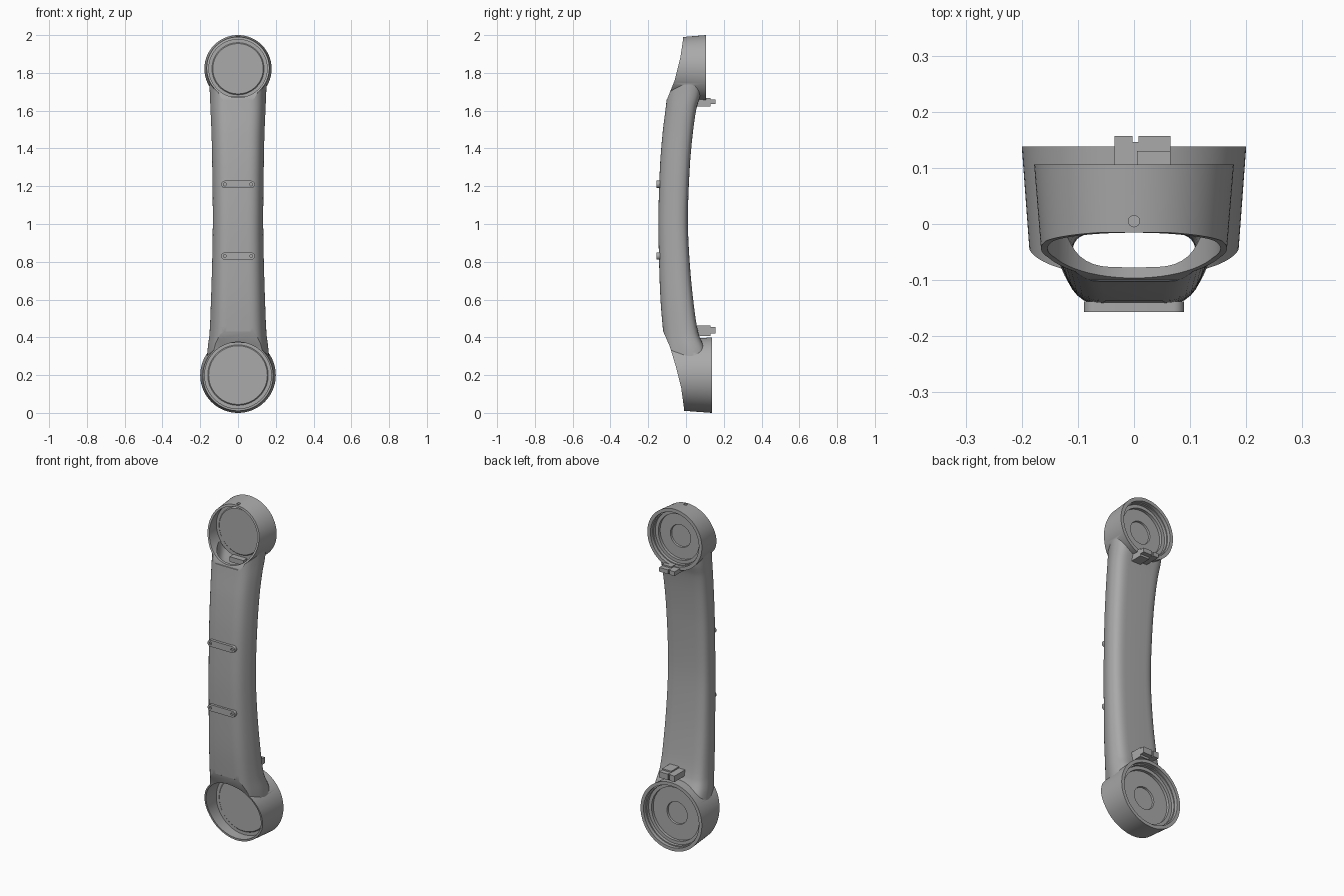
import bpy, bmesh, math
from mathutils import Vector

cube = bpy.data.objects.get("Cube")
if cube:
    bpy.data.objects.remove(cube)

grey = bpy.data.materials.new("mid_grey")
grey.use_nodes = True
grey.diffuse_color = (0.4, 0.4, 0.4, 1)
grey.node_tree.nodes["Principled BSDF"].inputs["Base Color"].default_value = (0.4, 0.4, 0.4, 1)


def finish(name, bm):
    bmesh.ops.recalc_face_normals(bm, faces=bm.faces)
    mesh = bpy.data.meshes.new(name)
    bm.to_mesh(mesh)
    bm.free()
    mesh.materials.append(grey)
    ob = bpy.data.objects.new(name, mesh)
    bpy.context.collection.objects.link(ob)
    return ob


def loft(name, rings):
    bm = bmesh.new()
    loops = [[bm.verts.new(p) for p in ring] for ring in rings]
    n = len(loops[0])
    for a, b in zip(loops, loops[1:]):
        for i in range(n):
            bm.faces.new((a[i], a[(i + 1) % n], b[(i + 1) % n], b[i]))
    bm.faces.new(loops[0])
    bm.faces.new(loops[-1])
    return finish(name, bm)


def box(name, x, y, z):
    return loft(name, [[(x[0], y[0], h), (x[1], y[0], h), (x[1], y[1], h), (x[0], y[1], h)] for h in z])


def circle(r, y, z, n=96):
    return [(r * math.cos(2 * math.pi * i / n), y, z + r * math.sin(2 * math.pi * i / n)) for i in range(n)]


def boolean(target, cutter, operation):
    mod = target.modifiers.new("cut", "BOOLEAN")
    mod.object, mod.operation, mod.solver = cutter, operation, "EXACT"
    bpy.context.view_layer.objects.active = target
    bpy.ops.object.modifier_apply(modifier=mod.name)
    bpy.data.objects.remove(cutter)


def section(w, front, back, z):
    """Rounded six-sided cross-section, narrow at the front."""
    half = [(0.7, 0), (1, 0.6), (0.84, 1)]
    pts = half + [(-x, t) for x, t in reversed(half)]
    pts = [Vector((x * w, front + t * (back - front), z)) for x, t in pts]
    ring = []
    for i, p in enumerate(pts):
        a, b = pts[i - 1], pts[(i + 1) % len(pts)]
        a = p + (a - p) * min(0.45, 0.05 / (a - p).length)
        b = p + (b - p) * min(0.45, 0.05 / (b - p).length)
        for k in range(7):
            t = k / 6
            ring.append(a * (1 - t) ** 2 + p * 2 * t * (1 - t) + b * t * t)
    return ring


# Grip stations: height, half width, front y, back y
KEYS = [(0.25, 0.172, -0.10, 0.125), (0.34, 0.168, -0.11, 0.10), (0.42, 0.158, -0.12, 0.066),
        (0.6, 0.15, -0.135, 0.038), (0.82, 0.143, -0.143, 0.018), (1.03, 0.14, -0.146, 0.01),
        (1.3, 0.143, -0.138, 0.02), (1.48, 0.147, -0.124, 0.036), (1.61, 0.153, -0.108, 0.055),
        (1.68, 0.156, -0.10, 0.075), (1.77, 0.16, -0.09, 0.09)]


def stations(inset):
    for i in range(len(KEYS) - 1):
        p = [Vector(KEYS[max(0, min(len(KEYS) - 1, i + k))]) for k in (-1, 0, 1, 2)]
        m1 = (p[2] - p[0]) / (p[2][0] - p[0][0]) * (p[2][0] - p[1][0])
        m2 = (p[3] - p[1]) / (p[3][0] - p[1][0]) * (p[2][0] - p[1][0])
        for k in range(6 if i == len(KEYS) - 2 else 5):
            t = k / 5
            v = (p[1] * (2 * t**3 - 3 * t**2 + 1) + m1 * (t**3 - 2 * t**2 + t)
                 + p[2] * (3 * t**2 - 2 * t**3) + m2 * (t**3 - t**2))
            yield section(v[1] - inset, v[2] + inset, v[3] - inset, v[0])


# Cups: name, centre z, radius, back y, slope profile (y, z) of the open front
CUPS = [("lower", 0.2, 0.2, 0.138, 0.42,
         [(-0.3, -0.1), (-0.008, -0.1), (-0.01, 0.02), (-0.025, 0.13), (-0.055, 0.25),
          (-0.085, 0.35), (-0.12, 0.43), (-0.3, 0.56)]),
        ("upper", 1.822, 0.178, 0.106, 1.635,
         [(-0.3, 2.1), (-0.013, 2.1), (-0.015, 1.98), (-0.03, 1.88), (-0.06, 1.76),
          (-0.1, 1.66), (-0.3, 1.52)])]

# Hollow body: grip joined to two cups, then cut open
body = loft("handset_body", stations(0))
for name, z, r, back, _, slope in CUPS:
    boolean(body, loft("cup", [circle(r - 0.025, -0.2, z), circle(r, back, z)]), "UNION")
for name, z, r, back, _, slope in CUPS:
    boolean(body, loft("slope", [[(x, *p) for p in slope] for x in (-0.5, 0.5)]), "DIFFERENCE")
boolean(body, loft("hollow", stations(0.024)), "DIFFERENCE")
for name, z, r, back, _, slope in CUPS:
    boolean(body, loft("bore", [circle(r - 0.034, -0.4, z), circle(r - 0.022, 0.02, z),
                                circle(r - 0.016, 0.3, z)]), "DIFFERENCE")
pin = loft("pin", [[(0.01 * math.cos(a * math.pi / 12), 0.005 + 0.01 * math.sin(a * math.pi / 12), z)
                    for a in range(24)] for z in (1.9, 2.1)])
boolean(body, pin, "DIFFERENCE")
parts = [body]

# Stepped discs that close the cups
for name, z, r, back, tab, _ in CUPS:
    profile = [(r - 0.045, back - 0.09), (r - 0.04, back - 0.085), (r - 0.017, back - 0.085),
               (r - 0.015, back - 0.02), (r - 0.026, back - 0.02), (r - 0.026, back - 0.038),
               (r - 0.045, back - 0.038), (r - 0.045, back - 0.055), (0.066, back - 0.055),
               (0.064, back - 0.065)]
    parts.append(loft(name + "_cup_disc", [circle(a, y, z) for a, y in profile]))

    # Clip on the back, split by a slot, with an inner ledge
    h = 0.035 if name == "lower" else 0.025
    near = back - 0.09
    parts.append(box(name + "_clip_narrow", (-0.035, -0.003), (near, 0.157), (tab, tab + h)))
    parts.append(box(name + "_clip_wide", (0.008, 0.065), (near, 0.157), (tab, tab + h)))
    parts.append(box(name + "_clip_web", (-0.01, 0.02), (near, 0.146), (tab, tab + h)))
    parts.append(box(name + "_clip_step", (0.005, 0.065), (near, 0.13), (tab - 0.012, tab + h + 0.008)))
    side = -1 if name == "lower" else 1
    edge = z - side * (r - 0.03)
    parts.append(box(name + "_inner_ledge", (-0.045, 0.045), (near - 0.03, near + 0.01),
                     sorted((edge, edge - side * 0.03))))

# Rounded strap plates on the front of the grip, with two holes each
for name, z in (("lower", 0.83), ("upper", 1.21)):
    outline = []
    for i in range(26):
        a = math.pi * (i % 13) / 12 - math.pi / 2 + (math.pi if i > 12 else 0)
        outline.append(((0.07 if i < 13 else -0.07) + 0.019 * math.cos(a), z + 0.019 * math.sin(a)))
    plate = loft(name + "_strap_plate", [[(x, y, h) for x, h in outline] for y in (-0.157, -0.138)])
    for x in (-0.07, 0.07):
        hole = loft("hole", [[(x + p[0], p[1], p[2]) for p in circle(0.008, y, z, 20)] for y in (-0.2, -0.148)])
        boolean(plate, hole, "DIFFERENCE")
    parts.append(plate)

# Smooth shading with crisp edges
for ob in parts:
    bpy.ops.object.select_all(action="DESELECT")
    ob.select_set(True)
    bpy.context.view_layer.objects.active = ob
    bpy.ops.object.shade_smooth_by_angle(angle=math.radians(30))
